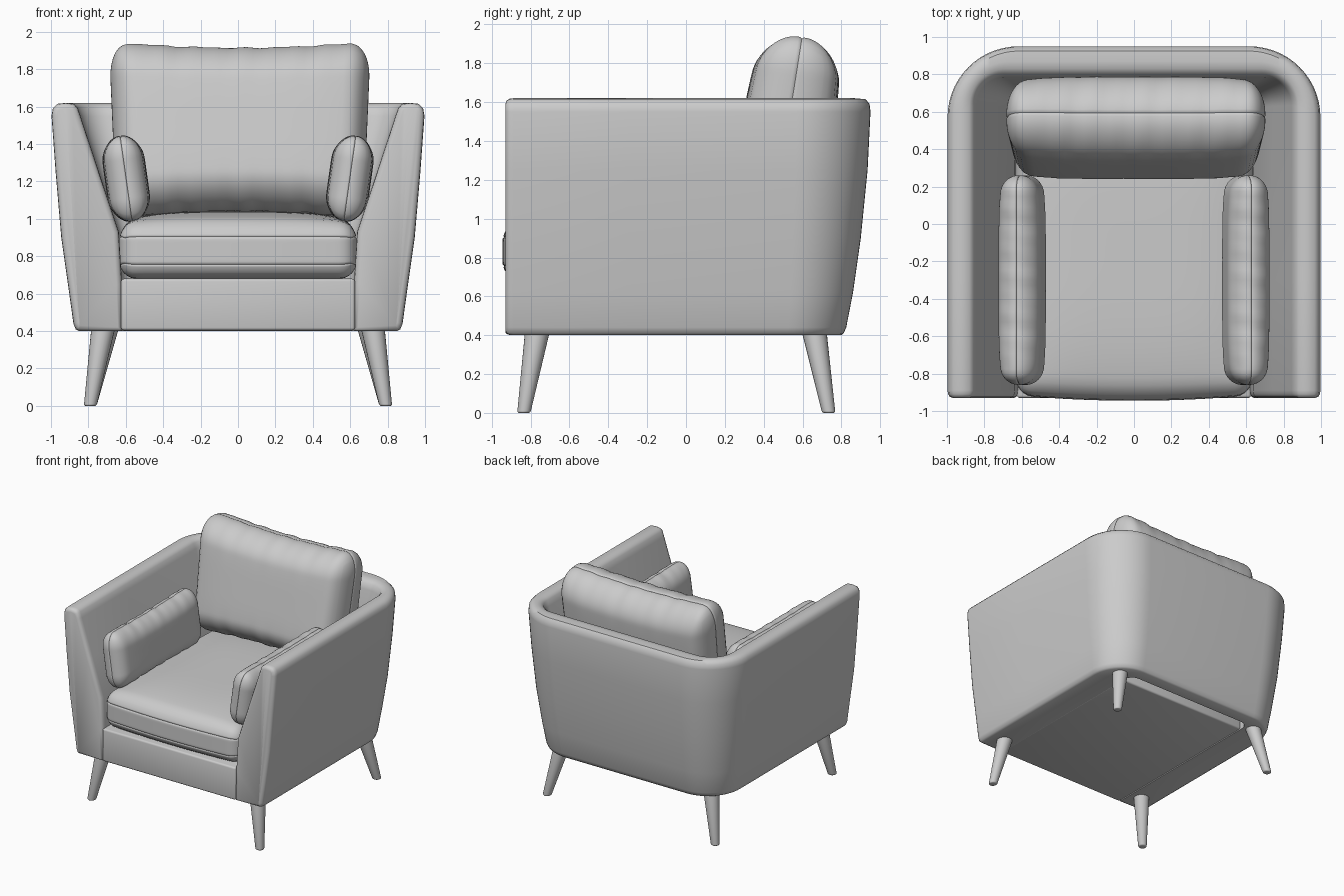
import bpy, bmesh
from math import sin, cos, pi, radians
from mathutils import Vector, Matrix

if "Cube" in bpy.data.objects:
    bpy.data.objects.remove(bpy.data.objects["Cube"])


def finish(name, bm, angle=40):
    bmesh.ops.recalc_face_normals(bm, faces=bm.faces)
    me = bpy.data.meshes.new(name)
    bm.to_mesh(me)
    bm.free()
    ob = bpy.data.objects.new(name, me)
    bpy.context.collection.objects.link(ob)
    bpy.ops.object.select_all(action='DESELECT')
    ob.select_set(True)
    bpy.context.view_layer.objects.active = ob
    bpy.ops.object.shade_smooth_by_angle(angle=radians(angle))
    return ob


# Shell: one cross-section swept round a U (half width, back y, corner radius, z)
PROFILE = [
    (0.62, 0.70, 0.08, 0.40), (0.85, 0.80, 0.28, 0.40), (0.868, 0.812, 0.29, 0.41),
    (0.88, 0.825, 0.30, 0.44), (0.905, 0.86, 0.32, 0.62), (0.945, 0.90, 0.35, 0.9),
    (0.975, 0.935, 0.37, 1.25), (0.997, 0.95, 0.38, 1.55), (0.99, 0.945, 0.37, 1.59),
    (0.965, 0.925, 0.35, 1.615), (0.92, 0.87, 0.26, 1.62), (0.88, 0.83, 0.2, 1.615),
    (0.858, 0.80, 0.17, 1.595), (0.842, 0.785, 0.15, 1.55), (0.74, 0.74, 0.11, 1.24),
    (0.637, 0.70, 0.08, 0.93), (0.62, 0.70, 0.08, 0.65)]


def build_shell():
    bm = bmesh.new()
    n = len(PROFILE)
    normals = []
    for i in range(n):
        a, b = PROFILE[i - 1], PROFILE[(i + 1) % n]
        normals.append(Vector((b[3] - a[3], a[0] - b[0])).normalized())
    rings = []
    # rounded front end of the arm
    for inset, y in ((0.03, -0.93), (0.012, -0.924), (0.003, -0.91), (0, -0.89), (0, -0.3)):
        rings.append([(p[0] - inset * m.x, y, p[3] - inset * m.y)
                      for p, m in zip(PROFILE, normals)])
    # back corner and centre of the back
    for k in range(15):
        t = pi / 2 * k / 14
        rings.append([(h - r + r * cos(t), yb - r + r * sin(t), z) for h, yb, r, z in PROFILE])
    rings.append([(0, yb, z) for h, yb, r, z in PROFILE])
    vs = [[bm.verts.new(c) for c in ring] for ring in rings]
    bm.faces.new(vs[0])
    for a, b in zip(vs, vs[1:]):
        for i in range(n):
            j = (i + 1) % n
            bm.faces.new((a[i], a[j], b[j], b[i]))
    ob = finish("arm_and_back_shell", bm)
    ob.modifiers.new("mirror", 'MIRROR')


build_shell()

# Base block under the seat, leaving a gap before the back wall
bm = bmesh.new()
bmesh.ops.create_cube(bm, size=1, matrix=Matrix.Translation((0, -0.165, 0.542)) @ Matrix.Diagonal((1.25, 1.53, 0.276, 1)))
bmesh.ops.bevel(bm, geom=bm.edges[:], offset=0.015, segments=3, affect='EDGES', profile=0.5)
finish("seat_base", bm)


def cushion(name, half, radii, crown, matrix, dip=0.0, wedge=0.0, ripple=0.0,
            taper=0.0, seam=0.0, flat_bottom=False, n=40):
    """Rounded, domed box. Local x = length, y = height, z = thickness."""
    bm = bmesh.new()
    bmesh.ops.create_cube(bm, size=2)
    bmesh.ops.subdivide_edges(bm, edges=bm.edges[:], cuts=n - 1, use_grid_fill=True)
    rel = [r / h for r, h in zip(radii, half)]
    for vert in bm.verts:
        p = vert.co.copy()
        core = Vector([max(-1 + k, min(1 - k, c)) for c, k in zip(p, rel)])
        d = Vector([(c - o) / k for c, o, k in zip(p, core, rel)]).normalized()
        q = core + Vector([c * k for c, k in zip(d, rel)])
        u, v, w = q
        x, y, z = u * half[0], v * half[1], w * half[2]
        # stitched seam groove round the rim
        if abs(abs(p.z) - seam) < 0.01 and max(abs(p.x), abs(p.y)) > 0.999:
            x -= 0.006 * d.x
            y -= 0.006 * d.y
        if not (flat_bottom and w < 0):
            z += crown * w * (1 - u ** 4) * (1 - v ** 4)
        z *= 1 - wedge * v
        y -= dip * (1 - u * u) * v
        x *= 1 + taper * v
        # gathered fabric near the long edges
        fold = ripple * (sin(u * 19 + 1) + sin(u * 31 + w)) * v ** 4
        z += fold * w
        y += 0.4 * fold * v
        vert.co = (x, y, z)
    bm.transform(matrix)
    finish(name, bm, 60)


T, R = Matrix.Translation, Matrix.Rotation
cushion("seat_cushion", (0.635, 0.785, 0.15), (0.09, 0.1, 0.1), 0.06,
        T((0, -0.13, 0.83)), dip=-0.03, seam=0.5, flat_bottom=True)
cushion("back_cushion", (0.68, 0.475, 0.2), (0.11, 0.2, 0.18), 0.04,
        T((0.01, 0.525, 1.475)) @ R(radians(81), 4, 'X'),
        dip=0.035, wedge=0.08, ripple=0.005, taper=0.03)

for side, word in ((-1, "left"), (1, "right")):
    # Small arm cushions leaning on the arms
    cushion(word + "_arm_cushion", (0.56, 0.235, 0.092), (0.09, 0.13, 0.085), 0.022,
            T((side * 0.598, -0.30, 1.215)) @ R(radians(8 * side), 4, 'Y')
            @ R(pi / 2, 4, 'Z') @ R(pi / 2, 4, 'X'), dip=0.012, ripple=0.004)
    # Splayed tapered legs: foot y, top x, top y
    for end, fy, tx, ty in (("front", -0.835, 0.72, -0.765), ("back", 0.735, 0.70, 0.66)):
        bm = bmesh.new()
        bmesh.ops.create_cone(bm, cap_ends=True, segments=24, radius1=0.034, radius2=0.064,
                              depth=0.42, matrix=T((0, 0, 0.21)))
        rim = [e for e in bm.edges if all(v.co.z < 0.01 for v in e.verts)]
        bmesh.ops.bevel(bm, geom=rim, offset=0.01, segments=3, affect='EDGES', profile=0.5)
        for v in bm.verts:
            f = v.co.z / 0.42
            v.co.x += side * (0.79 + (tx - 0.79) * f)
            v.co.y += fy + (ty - fy) * f
        finish(f"{end}_{word}_leg", bm)
